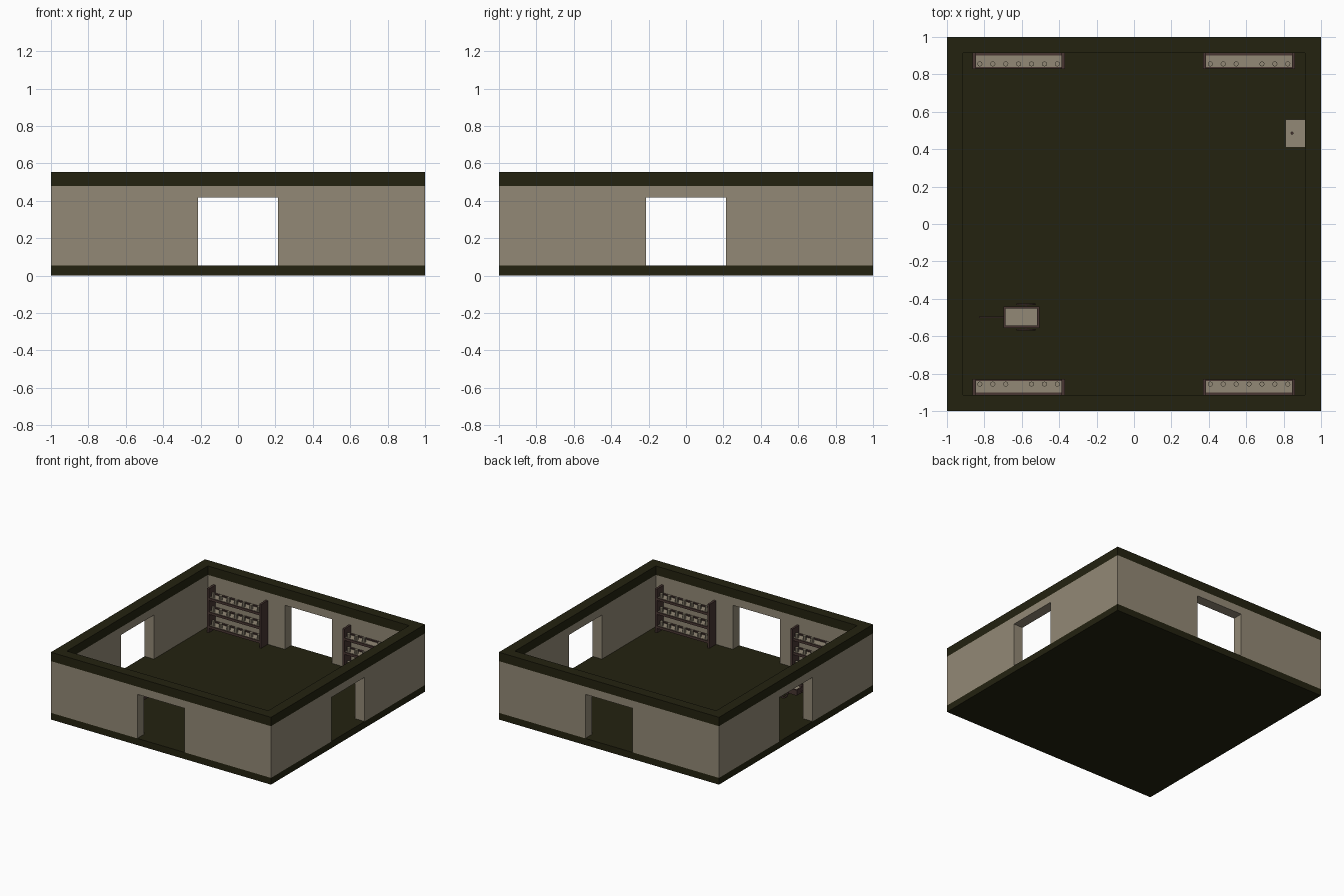
import bpy, bmesh, math
from mathutils import Matrix, Vector

if "Cube" in bpy.data.objects:
    bpy.data.objects.remove(bpy.data.objects["Cube"])


def material(name, rgb):
    m = bpy.data.materials.new(name)
    m.diffuse_color = (*rgb, 1)
    m.use_nodes = True
    m.node_tree.nodes["Principled BSDF"].inputs["Base Color"].default_value = m.diffuse_color
    return m


OLIVE = material("dark_olive", (0.017, 0.016, 0.005))
TAN = material("stone_tan", (0.29, 0.25, 0.18))
BROWN = material("dark_brown", (0.065, 0.037, 0.032))


def add_box(bm, x0, x1, y0, y1, z0, z1):
    c = Vector(((x0 + x1) / 2, (y0 + y1) / 2, (z0 + z1) / 2))
    s = Matrix.Diagonal((x1 - x0, y1 - y0, z1 - z0, 1))
    bmesh.ops.create_cube(bm, size=1, matrix=Matrix.Translation(c) @ s)


def finish(name, bm, mat):
    me = bpy.data.meshes.new(name)
    bm.to_mesh(me)
    bm.free()
    ob = bpy.data.objects.new(name, me)
    bpy.context.collection.objects.link(ob)
    if mat:
        me.materials.append(mat)
    return ob


def box(name, mat, *dims):
    bm = bmesh.new()
    add_box(bm, *dims)
    return finish(name, bm, mat)


def cut(target, cutters):
    for c in cutters:
        mod = target.modifiers.new("cut", 'BOOLEAN')
        mod.operation = 'DIFFERENCE'
        mod.solver = 'EXACT'
        mod.object = c
        c.hide_render = True
    dg = bpy.context.evaluated_depsgraph_get()
    me = bpy.data.meshes.new_from_object(target.evaluated_get(dg))
    target.modifiers.clear()
    target.data = me
    for c in cutters:
        bpy.data.objects.remove(c)


IN, DOOR, FLOOR = 0.915, 0.215, 0.055

# floor slab, walls with four doorways, and roof-edge cap
box("floor_slab", OLIVE, -1, 1, -1, 1, 0, FLOOR)
walls = box("walls", TAN, -1, 1, -1, 1, FLOOR, 0.48)
cut(walls, [box("room_cutter", TAN, -IN, IN, -IN, IN, -0.1, 0.7),
            box("door_cutter_x", TAN, -1.2, 1.2, -DOOR, DOOR, -0.1, 0.417),
            box("door_cutter_y", TAN, -DOOR, DOOR, -1.2, 1.2, -0.1, 0.417)])
cap = box("wall_cap", OLIVE, -1, 1, -1, 1, 0.48, 0.553)
cut(cap, [box("cap_cutter", OLIVE, -IN, IN, -IN, IN, 0.3, 0.7)])


# shelf racks: side is +1 for the back wall and -1 for the front wall
def rack(tag, cx, side, gap):
    def ybox(bm, x0, x1, y0, y1, z0, z1):
        a, b = sorted((y0 * side, y1 * side))
        add_box(bm, x0, x1, a, b, z0, z1)

    x0, x1 = cx - 0.247, cx + 0.247
    frame, boards, jars = bmesh.new(), bmesh.new(), bmesh.new()
    for a, b in ((x0, x0 + 0.018), (x1 - 0.018, x1)):
        ybox(frame, a, b, 0.83, IN, FLOOR, 0.415)
    for level, z in enumerate((0.09, 0.205, 0.32)):
        ybox(boards, x0 + 0.018, x1 - 0.018, 0.84, 0.9, z, z + 0.022)
        ybox(frame, x0 + 0.018, x1 - 0.018, 0.9, IN, z, z + 0.03)
        ybox(frame, x0 + 0.018, x1 - 0.018, 0.832, 0.84, z, z + 0.02)
        for i in range(7):
            if level == 2 and i == gap:
                continue
            jx = cx + (i - 3) * 0.069
            bmesh.ops.create_cone(
                jars, cap_ends=True, segments=8, radius1=0.014, radius2=0.014, depth=0.036,
                matrix=Matrix.Translation((jx, side * 0.856, z + 0.04)))
    finish("rack_frame_" + tag, frame, BROWN)
    finish("rack_shelves_" + tag, boards, TAN)
    finish("rack_jars_" + tag, jars, TAN)


rack("back_left", -0.617, 1, None)
rack("back_right", 0.615, 1, 3)
rack("front_left", -0.617, -1, 3)
rack("front_right", 0.615, -1, None)

# counter block with a small knob on top
box("counter", TAN, 0.81, IN, 0.41, 0.56, FLOOR, 0.22)
bm = bmesh.new()
bmesh.ops.create_cone(bm, cap_ends=True, segments=8, radius1=0.008, radius2=0.008,
                      depth=0.012, matrix=Matrix.Translation((0.845, 0.486, 0.226)))
finish("counter_knob", bm, BROWN)

# hand cart: bed, rim, pull bar
box("cart_bed", TAN, -0.687, -0.518, -0.543, -0.452, 0.105, 0.125)
bm = bmesh.new()
for y in (-0.555, -0.452):
    add_box(bm, -0.699, -0.506, y, y + 0.012, 0.1, 0.145)
for x in (-0.699, -0.518):
    add_box(bm, x, x + 0.012, -0.543, -0.452, 0.1, 0.145)
add_box(bm, -0.83, -0.699, -0.503, -0.494, 0.112, 0.122)
finish("cart_frame", bm, BROWN)

# spoked cart wheels and axle
bm = bmesh.new()
CX, CY, CZ, R, N = -0.578, -0.4975, 0.107, 0.051, 16
for y in (CY - 0.069, CY + 0.069):
    rings = []
    for r, w in ((R, -1), (R, 1), (R - 0.01, 1), (R - 0.01, -1)):
        rings.append([bm.verts.new((CX + r * math.cos(2 * math.pi * i / N), y + w * 0.004,
                                    CZ + r * math.sin(2 * math.pi * i / N))) for i in range(N)])
    for k in range(4):
        a, b = rings[k], rings[(k + 1) % 4]
        for i in range(N):
            j = (i + 1) % N
            bm.faces.new((a[i], a[j], b[j], b[i]))
    for k in range(4):
        bmesh.ops.create_cube(bm, size=1, matrix=Matrix.Translation((CX, y, CZ))
                              @ Matrix.Rotation(k * math.pi / 4, 4, 'Y')
                              @ Matrix.Diagonal((2 * R - 0.016, 0.004, 0.006, 1)))
add_box(bm, CX - 0.005, CX + 0.005, CY - 0.071, CY + 0.071, CZ - 0.012, CZ - 0.003)
bmesh.ops.recalc_face_normals(bm, faces=bm.faces[:])
finish("cart_wheels", bm, BROWN)
